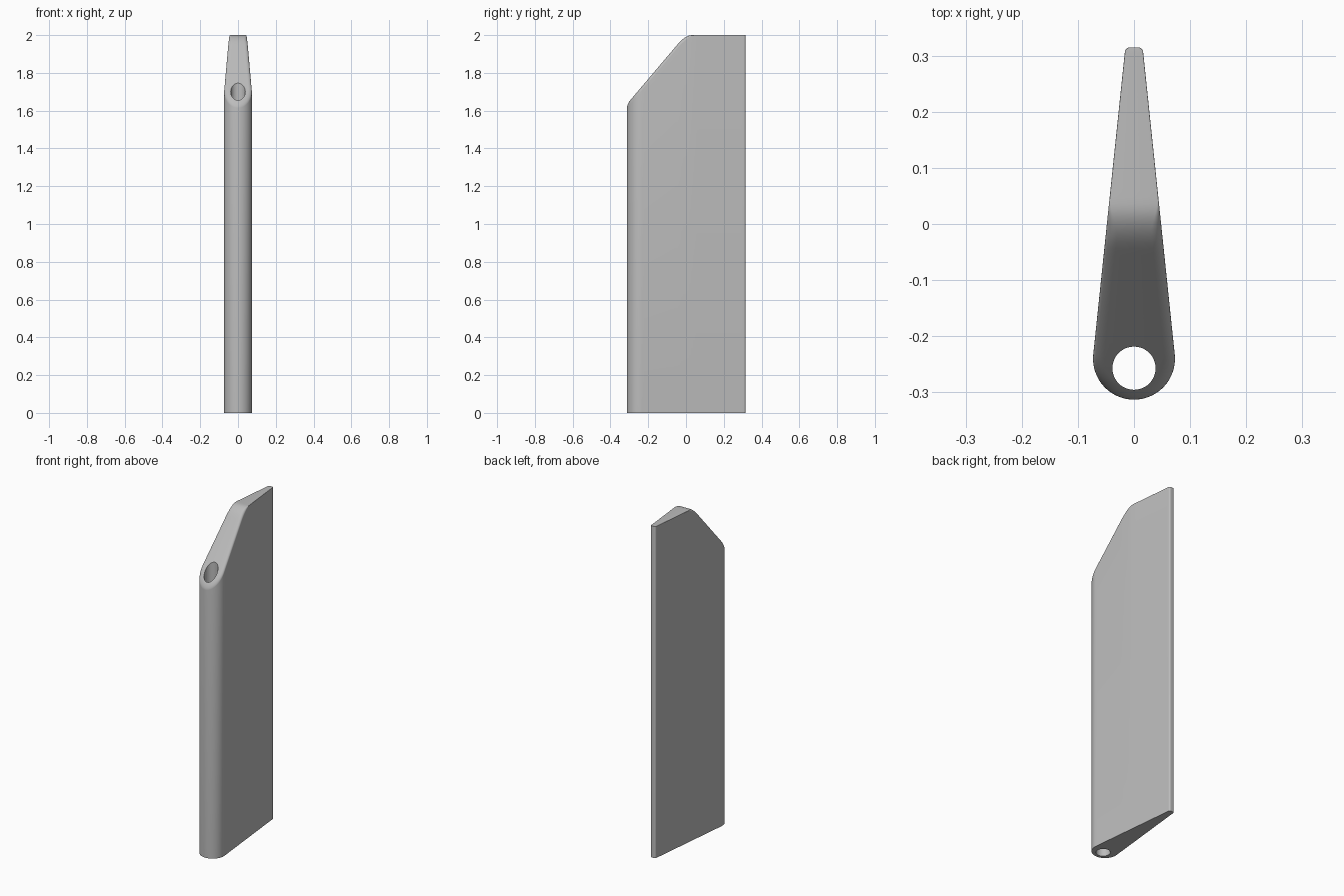
import bpy, bmesh
from math import sin, cos, pi, radians

cube = bpy.data.objects.get("Cube")
if cube:
    bpy.data.objects.remove(cube, do_unlink=True)

grey = bpy.data.materials.new("plain grey")
grey.use_nodes = True
colour = (0.5, 0.5, 0.5, 1)
grey.diffuse_color = colour
grey.node_tree.nodes["Principled BSDF"].inputs["Base Color"].default_value = colour

HEIGHT, NOSE_R, NOSE_Y = 2.0, 0.073, -0.24
TAPER = radians(6.1)
TIP_X, TIP_Y, TIP_R = 0.0165, 0.305, 0.01


def top_height(y):
    """Flat top, blended into the sloping front."""
    slope, bend, reach = 1.18, -0.003, 0.038
    if y > bend + reach:
        return HEIGHT
    if y < bend - reach:
        return HEIGHT + slope * (y - bend)
    return HEIGHT - slope * (bend + reach - y) ** 2 / (4 * reach)


def rim_size(y):
    """Rounding of the slope rim, fading out behind the bend."""
    t = min(1, max(0, (0.05 - y) / 0.07))
    return 0.001 + 0.019 * t * t * (3 - 2 * t)


# Half of the teardrop section: position and outward direction, nose to tail
half = []
for i in range(21):
    a = -pi / 2 + (pi / 2 + TAPER) * i / 20
    half.append((NOSE_R * cos(a), NOSE_Y + NOSE_R * sin(a), cos(a), sin(a)))
x0, y0 = half[-1][:2]
for i in range(1, 49):
    t = i / 48
    half.append((x0 + (TIP_X - x0) * t, y0 + (TIP_Y - y0) * t, cos(TAPER), sin(TAPER)))
for i in range(1, 9):
    a = TAPER + (pi / 2 - TAPER) * i / 8
    half.append((TIP_X - TIP_R * (1 - cos(a)), TIP_Y + TIP_R * sin(a), cos(a), sin(a)))
mirrored = [(-x, y, -nx, ny) for x, y, nx, ny in half[:0:-1]]
section = half + mirrored
count = len(section)

# Blade body: straight wall, rounded rim, cap bridged from side to side
bm = bmesh.new()
rings = [[bm.verts.new((x, y, 0)) for x, y, nx, ny in section]]
STEPS = 6
for k in range(STEPS + 1):
    a = pi / 2 * k / STEPS
    ring = []
    for x, y, nx, ny in section:
        w = rim_size(y)
        inset = w * (1 - cos(a))
        yy = y - ny * inset
        ring.append(bm.verts.new((x - nx * inset, yy, top_height(yy) - w * (1 - sin(a)))))
    rings.append(ring)
for low, high in zip(rings, rings[1:]):
    for i in range(count):
        j = (i + 1) % count
        bm.faces.new((low[i], low[j], high[j], high[i]))
for ring in (rings[0], rings[-1]):
    for i in range(len(half) - 1):
        quad = [ring[i], ring[i + 1], ring[-i - 1], ring[-i]]
        if i == 0:
            quad.pop()
        bm.faces.new(quad)
bmesh.ops.recalc_face_normals(bm, faces=bm.faces)
mesh = bpy.data.meshes.new("blade_body")
bm.to_mesh(mesh)
bm.free()
body = bpy.data.objects.new("blade_body", mesh)
bpy.context.collection.objects.link(body)
mesh.materials.append(grey)

# Round bore running the full height behind the nose
bpy.ops.mesh.primitive_cylinder_add(vertices=48, radius=0.0385, depth=3, location=(0, -0.257, 1))
bore = bpy.context.object
bore.name = "bore_cutter"
bore.hide_render = True
bore.data.materials.append(grey)

bpy.ops.object.select_all(action="DESELECT")
body.select_set(True)
bpy.context.view_layer.objects.active = body
cut = body.modifiers.new("bore", "BOOLEAN")
cut.operation = "DIFFERENCE"
cut.solver = "EXACT"
cut.object = bore
bpy.ops.object.modifier_apply(modifier=cut.name)
bpy.data.objects.remove(bore, do_unlink=True)
bpy.ops.object.shade_smooth_by_angle(angle=radians(30))
